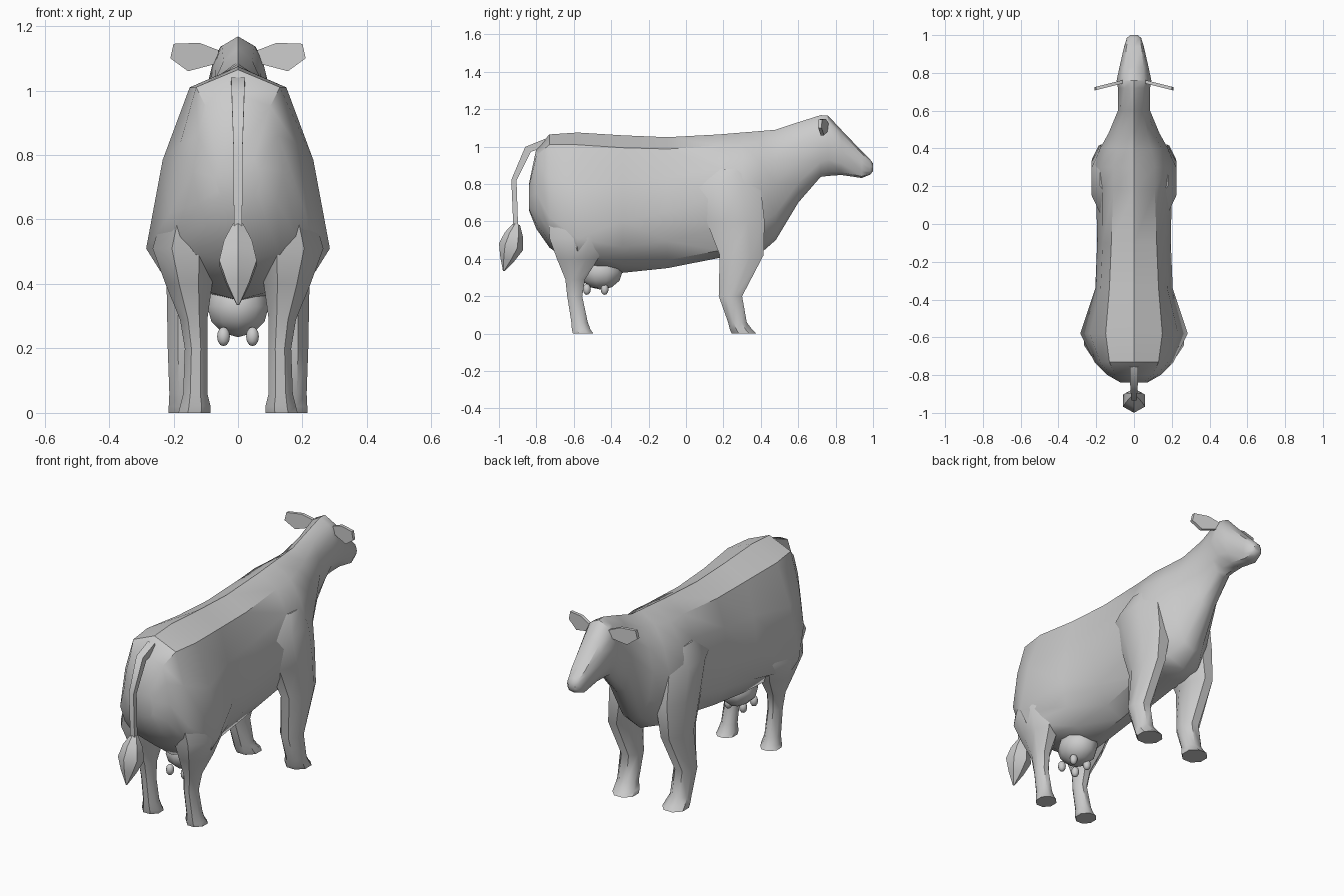
import bpy, bmesh, math
from mathutils import Vector


def finish(name, bm, angle=40):
    bmesh.ops.recalc_face_normals(bm, faces=bm.faces)
    me = bpy.data.meshes.new(name)
    bm.to_mesh(me)
    bm.free()
    ob = bpy.data.objects.new(name, me)
    bpy.context.collection.objects.link(ob)
    bpy.ops.object.select_all(action='DESELECT')
    ob.select_set(True)
    bpy.context.view_layer.objects.active = ob
    bpy.ops.object.shade_smooth_by_angle(angle=math.radians(angle))
    return ob


def loft(name, rings, angle=40):
    """Skin a list of equal-length point rings and cap both ends."""
    bm = bmesh.new()
    vs = [[bm.verts.new(p) for p in r] for r in rings]
    n = len(vs[0])
    for a, b in zip(vs, vs[1:]):
        for i in range(n):
            j = (i + 1) % n
            bm.faces.new((a[i], a[j], b[j], b[i]))
    bm.faces.new(vs[0])
    bm.faces.new(vs[-1])
    return finish(name, bm, angle)


def body_ring(y, top, bot, wt, wm, zm, wb):
    h = top - bot
    zs, zl = top - 0.09 * h, bot + 0.06 * h
    half = [(wt, zs), (wt + (wm - wt) * 0.62, zs + (zm - zs) * 0.45), (wm, zm),
            (wb + (wm - wb) * 0.65, zl + (zm - zl) * 0.4), (wb, zl)]
    pts = [(0, top)] + half + [(0, bot)] + [(-x, z) for x, z in reversed(half)]
    return [(x, y, z) for x, z in pts]


# Body, neck and head: y, top, bottom, top width, middle width and height, bottom width
loft("body", [body_ring(*s) for s in [
    (-0.84, 0.80, 0.66, 0.05, 0.07, 0.73, 0.05),
    (-0.80, 0.99, 0.56, 0.10, 0.14, 0.75, 0.09),
    (-0.73, 1.065, 0.46, 0.13, 0.21, 0.62, 0.13),
    (-0.58, 1.075, 0.35, 0.15, 0.285, 0.51, 0.16),
    (-0.34, 1.06, 0.325, 0.13, 0.205, 0.60, 0.11),
    (-0.10, 1.05, 0.35, 0.12, 0.195, 0.65, 0.10),
    (0.18, 1.065, 0.405, 0.11, 0.20, 0.74, 0.11),
    (0.30, 1.075, 0.41, 0.11, 0.215, 0.78, 0.13),
    (0.40, 1.083, 0.43, 0.09, 0.18, 0.78, 0.10),
    (0.48, 1.09, 0.50, 0.07, 0.135, 0.80, 0.06),
    (0.60, 1.13, 0.70, 0.045, 0.085, 0.93, 0.045),
    (0.72, 1.168, 0.838, 0.05, 0.085, 1.01, 0.04),
    (0.76, 1.165, 0.843, 0.055, 0.092, 1.03, 0.04),
    (0.83, 1.09, 0.848, 0.05, 0.077, 0.98, 0.038),
    (0.94, 0.975, 0.832, 0.04, 0.052, 0.91, 0.035),
    (0.985, 0.93, 0.85, 0.028, 0.038, 0.89, 0.026),
    (1.0, 0.91, 0.87, 0.014, 0.02, 0.89, 0.014),
]])


# Legs: rings of height, rear y, front y, inner x, outer x
def leg(name, side, rings):
    out = []
    for z, y0, y1, x0, x1 in rings:
        ring = []
        for k in range(8):
            a = math.tau * (k + 0.5) / 8
            c = Vector((math.cos(a), math.sin(a))) / math.cos(math.pi / 8)
            ring.append((side * ((x0 + x1) / 2 + c.x * (x1 - x0) / 2),
                         (y0 + y1) / 2 + c.y * (y1 - y0) / 2, z))
        out.append(ring)
    loft(name, out, 45)


for side, tag in ((1, "right"), (-1, "left")):
    leg("hind_leg_" + tag, side, [
        (0.0, -0.605, -0.495, 0.085, 0.185), (0.02, -0.61, -0.51, 0.085, 0.18),
        (0.06, -0.613, -0.525, 0.095, 0.17), (0.20, -0.635, -0.555, 0.095, 0.165),
        (0.29, -0.645, -0.54, 0.095, 0.18), (0.40, -0.69, -0.47, 0.08, 0.225),
        (0.51, -0.73, -0.43, 0.06, 0.265), (0.70, -0.74, -0.42, 0.06, 0.21)])
    leg("front_leg_" + tag, side, [
        (0.0, 0.245, 0.375, 0.09, 0.215), (0.02, 0.235, 0.355, 0.095, 0.215),
        (0.06, 0.225, 0.325, 0.11, 0.213), (0.20, 0.175, 0.30, 0.11, 0.218),
        (0.42, 0.18, 0.415, 0.10, 0.222), (0.60, 0.11, 0.42, 0.06, 0.225),
        (0.78, 0.05, 0.40, 0.06, 0.225), (0.88, 0.14, 0.36, 0.04, 0.18)])

    # Ears: flat leaf swept outward and back
    outline = [(0.06, 1.125), (0.12, 1.148), (0.20, 1.145), (0.21, 1.10),
               (0.155, 1.06), (0.06, 1.085)]
    loft("ear_" + tag, [[(side * x, 0.768 - 0.25 * x + d, z) for x, z in outline]
                        for d in (-0.009, 0.009)], 30)


# Tail and tuft: rings across a path of y, z, radius
def path_tube(name, path, sides):
    rings = []
    for i, (y, z, r) in enumerate(path):
        a, b = path[max(i - 1, 0)], path[min(i + 1, len(path) - 1)]
        t = Vector((0, b[0] - a[0], b[1] - a[1])).normalized()
        u, v = Vector((1, 0, 0)), t.cross(Vector((1, 0, 0)))
        rings.append([Vector((0, y, z)) + r * (u * math.cos(math.tau * (k + 0.5) / sides)
                      + v * math.sin(math.tau * (k + 0.5) / sides)) for k in range(sides)])
    loft(name, rings, 50)


path_tube("tail", [(-0.75, 1.02, 0.03), (-0.845, 0.985, 0.028),
                   (-0.92, 0.82, 0.02), (-0.91, 0.56, 0.018)], 4)
path_tube("tail_tuft", [(-0.905, 0.585, 0.018), (-0.92, 0.53, 0.05),
                        (-0.935, 0.465, 0.067), (-0.955, 0.40, 0.04), (-0.975, 0.335, 0.004)], 6)


# Udder with four teats
def ball(name, loc, size):
    bm = bmesh.new()
    bmesh.ops.create_uvsphere(bm, u_segments=10, v_segments=6, radius=1)
    for v in bm.verts:
        v.co = Vector(loc) + v.co * Vector(size)
    finish(name, bm, 60)


ball("udder", (0, -0.455, 0.33), (0.10, 0.115, 0.095))
for sx in (-1, 1):
    for i, y in enumerate((-0.53, -0.435)):
        ball(f"teat_{i}_{'r' if sx > 0 else 'l'}", (sx * 0.045, y, 0.237), (0.021, 0.021, 0.03))
